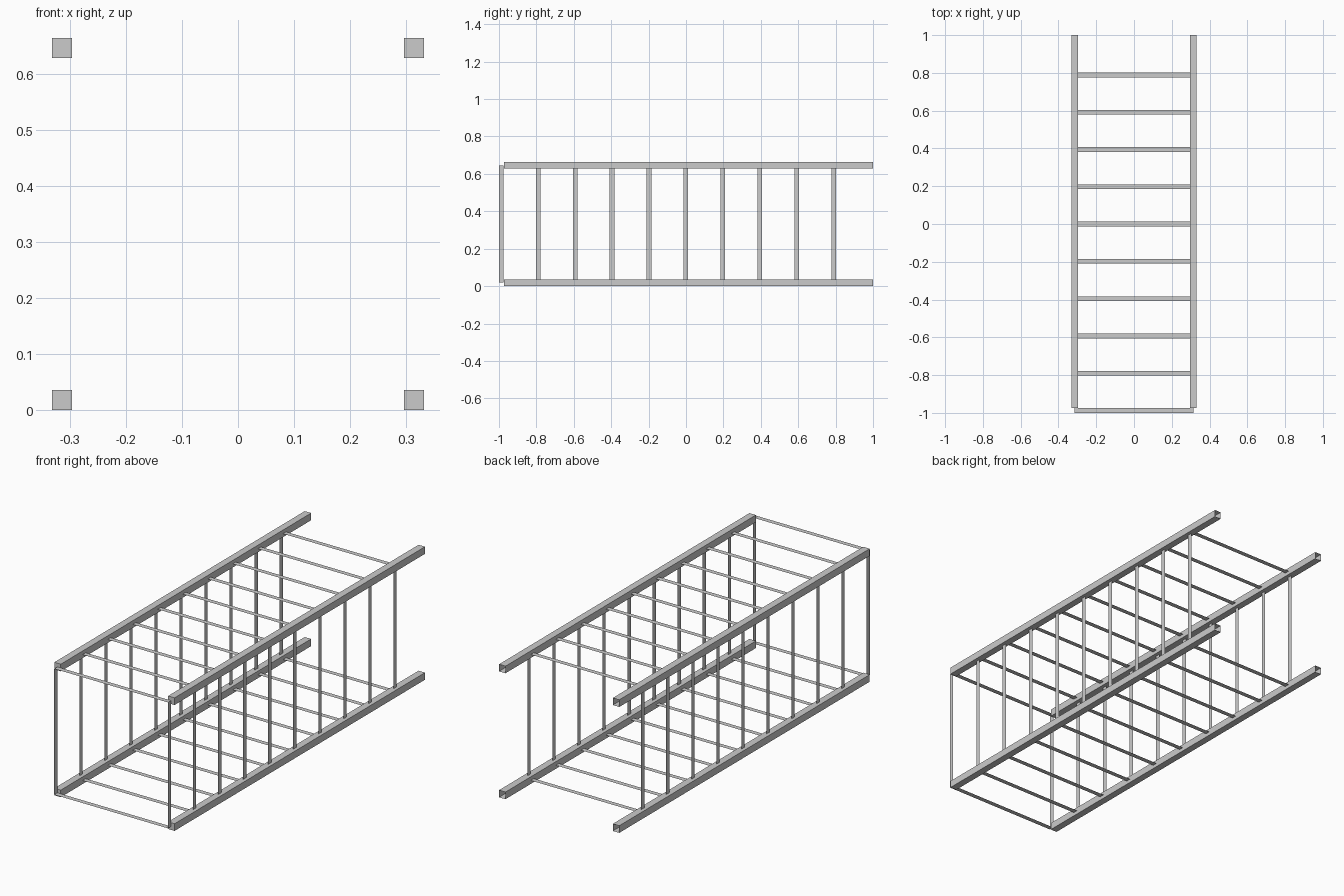
import bpy, bmesh

if "Cube" in bpy.data.objects:
    bpy.data.objects.remove(bpy.data.objects["Cube"])

PITCH = 0.1974         # spacing of the bays
BAYS = 10
HALF = 0.314           # rail centre distance from the middle
ZC = 0.332             # height of the truss axis
R = 0.0178             # half thickness of a rail
W = 0.0125             # half width of a flat rung
Y_END = 1.0
Y_START = Y_END - PITCH * BAYS


def add_object(name, bm):
    mesh = bpy.data.meshes.new(name)
    bm.to_mesh(mesh)
    bm.free()
    obj = bpy.data.objects.new(name, mesh)
    bpy.context.collection.objects.link(obj)
    return obj


def rail(name, x, z):
    # Square tube, closed at the front and open at the back
    bm = bmesh.new()
    bmesh.ops.create_cube(bm, size=1)
    for v in bm.verts:
        v.co = (x + v.co.x * 2 * R,
                Y_START if v.co.y < 0 else Y_END,
                z + v.co.z * 2 * R)
    bm.normal_update()
    back = [f for f in bm.faces if f.normal.y > 0.9]
    bmesh.ops.delete(bm, geom=back, context='FACES_ONLY')
    return add_object(name, bm)


def rung_row(name, a, b):
    # Flat strips from rail centre a to rail centre b, repeated along y
    bm = bmesh.new()
    y = -1 + W
    pts = [(a, y - W), (b, y - W), (b, y + W), (a, y + W)]
    bm.faces.new([bm.verts.new((p[0], py, p[1])) for p, py in pts])
    obj = add_object(name, bm)
    arr = obj.modifiers.new("bays", 'ARRAY')
    arr.count = BAYS
    arr.use_relative_offset = False
    arr.use_constant_offset = True
    arr.constant_offset_displace = (0, PITCH, 0)
    return obj


lo, hi = ZC - HALF, ZC + HALF

# Four long rails
for side, x in (("left", -HALF), ("right", HALF)):
    for level, z in (("lower", lo), ("upper", hi)):
        rail(f"{level}_{side}_rail", x, z)

# Rungs on the four sides
rung_row("bottom_rungs", (-HALF, lo), (HALF, lo))
rung_row("right_rungs", (HALF, lo), (HALF, hi))
rung_row("top_rungs", (HALF, hi), (-HALF, hi))
rung_row("left_rungs", (-HALF, hi), (-HALF, lo))
